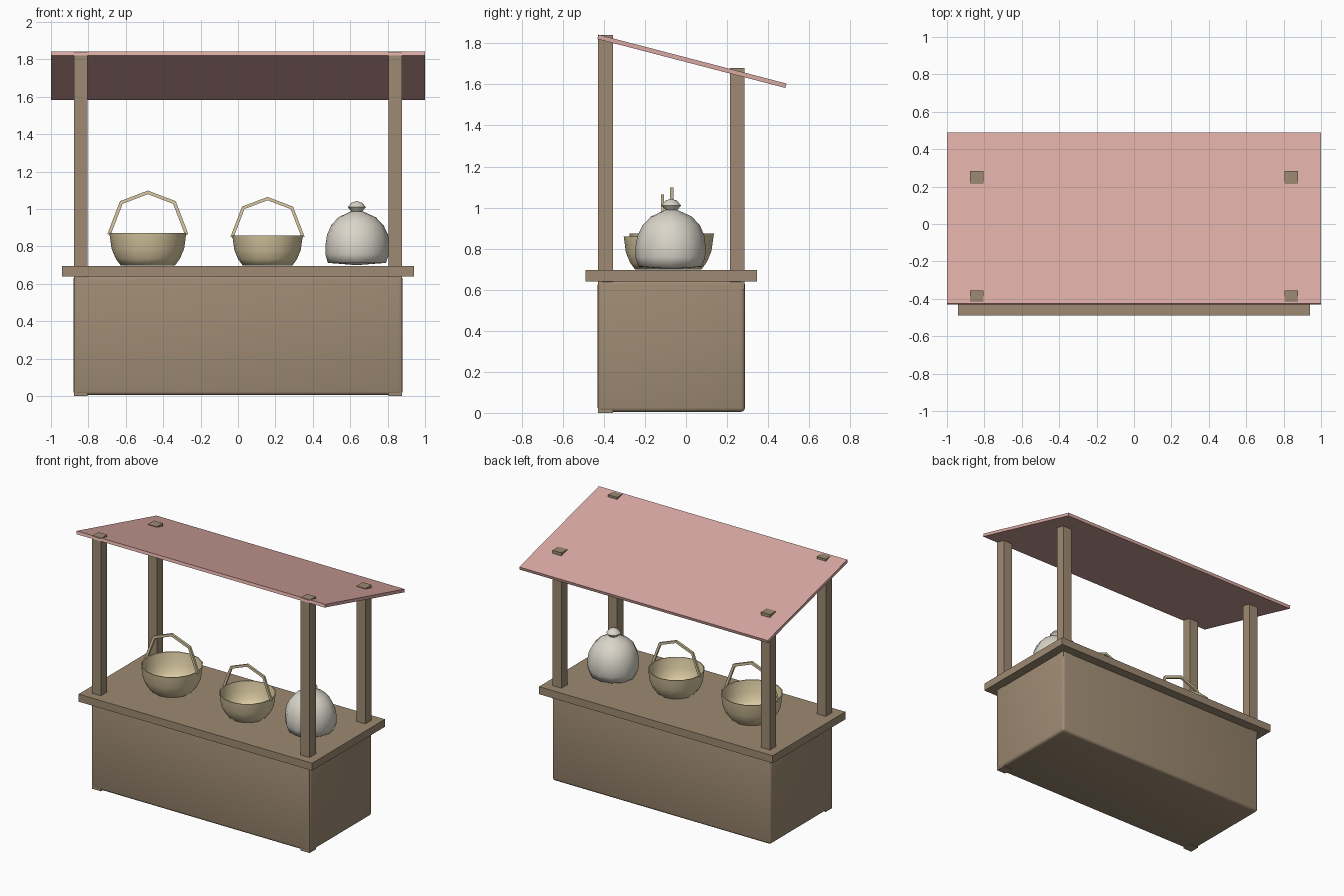
import bpy, bmesh, math
from mathutils import Vector

if "Cube" in bpy.data.objects:
    bpy.data.objects.remove(bpy.data.objects["Cube"])


def material(name, rgb):
    m = bpy.data.materials.new(name)
    m.diffuse_color = (*rgb, 1)
    m.use_nodes = True
    m.node_tree.nodes["Principled BSDF"].inputs["Base Color"].default_value = m.diffuse_color
    return m


WOOD = material("wood", (0.34, 0.255, 0.17))
CLOTH = material("canopy_cloth", (0.70, 0.40, 0.37))
WICKER = material("wicker", (0.70, 0.59, 0.36))
LINEN = material("linen", (0.70, 0.67, 0.59))


def add_object(name, bm, mat, smooth_angle=None):
    bmesh.ops.recalc_face_normals(bm, faces=bm.faces)
    me = bpy.data.meshes.new(name)
    bm.to_mesh(me)
    bm.free()
    me.materials.append(mat)
    ob = bpy.data.objects.new(name, me)
    bpy.context.collection.objects.link(ob)
    if smooth_angle:
        bpy.ops.object.select_all(action='DESELECT')
        ob.select_set(True)
        bpy.context.view_layer.objects.active = ob
        bpy.ops.object.shade_smooth_by_angle(angle=math.radians(smooth_angle))
    return ob


def box(name, lo, hi, mat, bevel=0):
    lo, hi = Vector(lo), Vector(hi)
    bm = bmesh.new()
    bmesh.ops.create_cube(bm, size=1)
    for v in bm.verts:
        v.co = (lo + hi) / 2 + v.co * (hi - lo)
    if bevel:
        bmesh.ops.bevel(bm, geom=bm.edges[:], offset=bevel, segments=3,
                        profile=0.5, affect='EDGES')
    return add_object(name, bm, mat, 40 if bevel else None)


def lathe(name, profile, sides, mat, loc, wobble=0, angle=60):
    """Rings of (radius, z); ends with radius 0 become a pole."""
    bm = bmesh.new()
    rings = []
    for r, z in profile:
        if r == 0:
            rings.append([bm.verts.new((0, 0, z))] * sides)
            continue
        ring = []
        for i in range(sides):
            a = 2 * math.pi * i / sides
            k = r * (1 + wobble * math.sin(3 * a + 9 * z))
            ring.append(bm.verts.new((k * math.cos(a), k * math.sin(a), z)))
        rings.append(ring)
    for a, b in zip(rings, rings[1:]):
        for i in range(sides):
            j = (i + 1) % sides
            bm.faces.new(dict.fromkeys((a[i], a[j], b[j], b[i])))
    ob = add_object(name, bm, mat, angle)
    ob.location = loc
    return ob


def handle(name, path, width, depth, mat, loc, scale):
    """Flat-sided bar following a mirrored path in the xz plane."""
    pts = [Vector((x, 0, z)) for x, z in path]
    bm = bmesh.new()
    rings = []
    for i, p in enumerate(pts):
        t0 = (p - pts[i - 1]).normalized() if i else None
        t1 = (pts[i + 1] - p).normalized() if i < len(pts) - 1 else None
        t = ((t0 or t1) + (t1 or t0)).normalized()
        n = Vector((-t.z, 0, t.x)) * width / 2 / t.dot(t0 or t1)
        d = Vector((0, depth / 2, 0))
        rings.append([bm.verts.new(p + q) for q in (n + d, n - d, -n - d, -n + d)])
    for a, b in zip(rings, rings[1:]):
        for i in range(4):
            j = (i + 1) % 4
            bm.faces.new((a[i], a[j], b[j], b[i]))
    bm.faces.new(rings[0])
    bm.faces.new(rings[-1])
    ob = add_object(name, bm, mat)
    ob.location = loc
    ob.scale = (scale,) * 3


# Counter
box("counter_body", (-0.88, -0.43, 0.005), (0.88, 0.287, 0.645), WOOD, 0.02)
box("counter_top", (-0.94, -0.49, 0.64), (0.94, 0.347, 0.695), WOOD)

# Posts: the front pair runs down to the ground, the back pair stands on the counter
for side, s in (("left", -1), ("right", 1)):
    x0, x1 = sorted((s * 0.804, s * 0.876))
    box("front_post_" + side, (x0, -0.428, 0), (x1, -0.356, 1.84), WOOD)
    box("back_post_" + side, (x0, 0.214, 0.6), (x1, 0.284, 1.68), WOOD)

# Sloping canopy
canopy = box("canopy", (-1, -0.473, -0.011), (1, 0.473, 0.011), CLOTH)
canopy.location = (0, 0.029, 1.7125)
canopy.rotation_euler.x = math.radians(-14.6)

# Baskets with arched handles
bowl = [(0, 0), (0.145, 0), (0.172, 0.037), (0.194, 0.09), (0.206, 0.175),
        (0.2, 0.175), (0.187, 0.092), (0.165, 0.042), (0.138, 0.008), (0, 0.008)]
arch = [(-0.208, 0.165), (-0.142, 0.337), (0, 0.391), (0.142, 0.337), (0.208, 0.165)]
for tag, x, y, s in (("large", -0.482, -0.07, 1), ("small", 0.158, -0.115, 0.915)):
    b = lathe("basket_" + tag, bowl, 16, WICKER, (x, y, 0.698))
    b.scale = (s,) * 3
    handle("basket_handle_" + tag, arch, 0.018, 0.016, WICKER, (x, y, 0.698), s)

# Tied sack
sack = [(0, 0.002), (0.155, 0.014), (0.17, 0.06), (0.171, 0.11), (0.163, 0.165),
        (0.14, 0.215), (0.1, 0.258), (0.05, 0.281), (0.03, 0.29), (0.048, 0.312),
        (0.028, 0.336), (0, 0.345)]
lathe("sack", sack, 12, LINEN, (0.635, -0.073, 0.698), wobble=0.025, angle=75)
